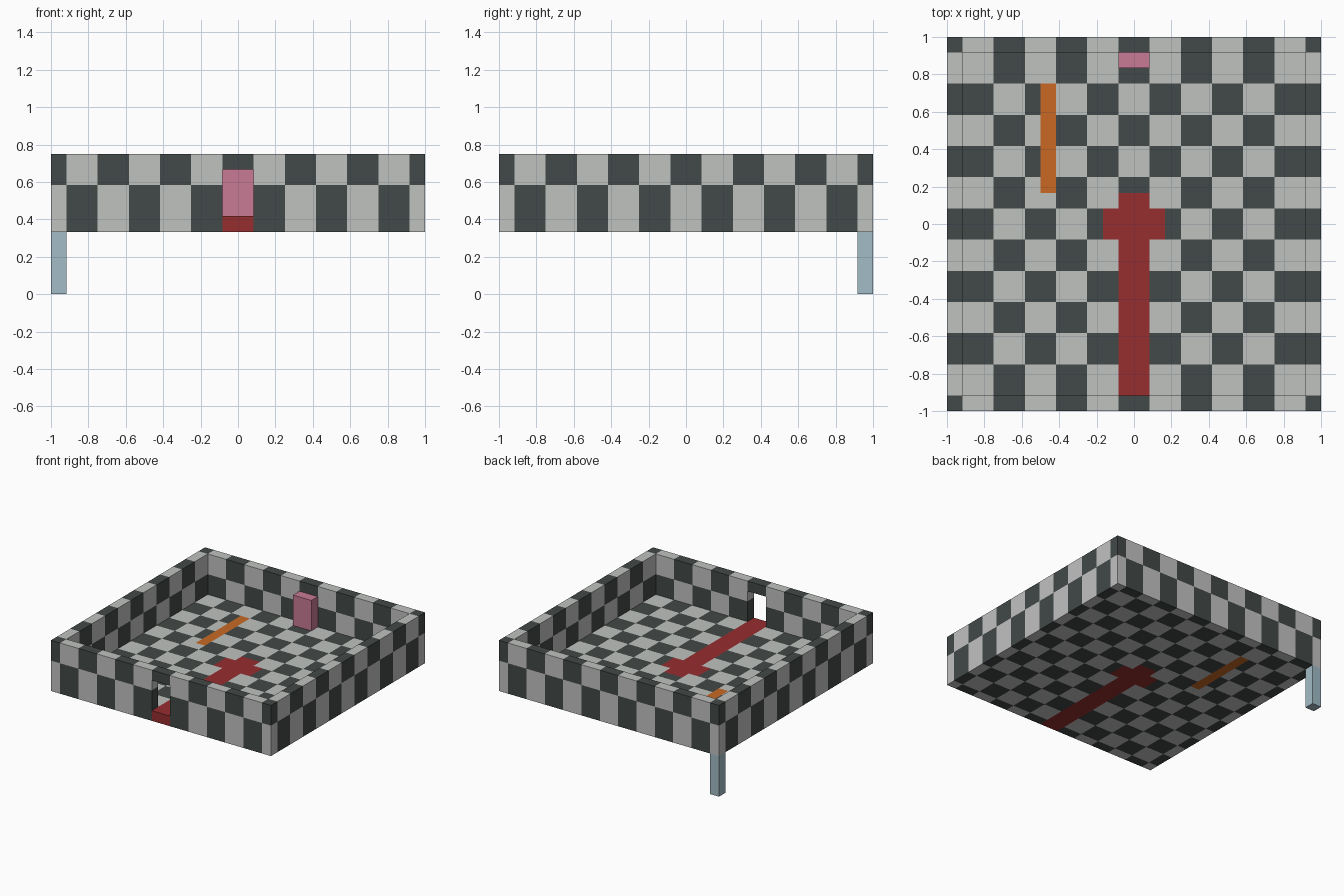
import bpy
import bmesh
from math import floor
from mathutils import Vector

if "Cube" in bpy.data.objects:
    bpy.data.objects.remove(bpy.data.objects["Cube"], do_unlink=True)

U = 1 / 12          # side of one cell
N = 24              # cells across the tray


def linear(v):
    v /= 255
    return v / 12.92 if v <= 0.04045 else ((v + 0.055) / 1.055) ** 2.4


def make_material(name, rgb):
    mat = bpy.data.materials.new(name)
    mat.use_nodes = True
    colour = [linear(c) for c in rgb] + [1]
    mat.diffuse_color = colour
    mat.node_tree.nodes["Principled BSDF"].inputs["Base Color"].default_value = colour
    return mat


light = make_material("light grey", (192, 194, 192))
dark = make_material("dark grey", (66, 73, 72))
red = make_material("red", (150, 45, 46))
orange = make_material("orange", (200, 105, 36))
pink = make_material("pink", (200, 122, 148))
blue = make_material("pale blue", (162, 188, 198))


def checker(x, y, z):
    """Two-cell checks, offset by one cell; the top band is shifted."""
    k = (x + 1) // 2 + (y + 1) // 2 + (z < 7)
    return dark if k % 2 == 0 else light


def floor_pattern(x, y, z):
    """Checks with a red cross-shaped path and an orange strip."""
    if x in (11, 12) and y <= 13 or 10 <= x <= 13 and y in (11, 12):
        return red
    if x == 6 and 14 <= y <= 20:
        return orange
    return checker(x, y, z)


def block(name, lo, hi, paint):
    """Box between two cell corners; paint is a material or a rule per cell."""
    bm = bmesh.new()
    bmesh.ops.create_cube(bm, size=1)
    lo, hi = Vector(lo), Vector(hi)
    for v in bm.verts:
        v.co = (lo + hi) / 2 + v.co * (hi - lo)
    mats = [paint]
    if callable(paint):
        # cut along the cell lines, then colour each face by the cell behind it
        for axis in range(3):
            normal = Vector((axis == 0, axis == 1, axis == 2))
            for i in range(int(lo[axis]) + 1, int(hi[axis])):
                bmesh.ops.bisect_plane(bm, geom=bm.verts[:] + bm.edges[:] + bm.faces[:],
                                       plane_co=normal * i, plane_no=normal)
        mats = [light, dark, red, orange]
        bm.normal_update()
        for f in bm.faces:
            cell = f.calc_center_median() - f.normal * 0.5
            f.material_index = mats.index(paint(*(floor(c) for c in cell)))
    for v in bm.verts:
        v.co = (v.co - Vector((N / 2, N / 2, 0))) * U
    mesh = bpy.data.meshes.new(name)
    bm.to_mesh(mesh)
    bm.free()
    for m in mats:
        mesh.materials.append(m)
    obj = bpy.data.objects.new(name, mesh)
    bpy.context.collection.objects.link(obj)
    return obj


# Floor and walls
block("floor", (0, 0, 4), (N, N, 5), floor_pattern)
block("back_wall", (0, N - 1, 5), (N, N, 9), checker)
block("right_wall", (0, 1, 5), (1, N - 1, 9), checker)
block("left_wall", (N - 1, 1, 5), (N, N - 1, 9), checker)

# Front wall around the doorway
block("front_wall_right", (0, 0, 5), (11, 1, 9), checker)
block("front_wall_left", (13, 0, 5), (N, 1, 9), checker)
block("door_lintel", (11, 0, 8), (13, 1, 9), checker)

# Block against the back wall, and the post under the rear corner
block("pink_block", (11, N - 2, 5), (13, N - 1, 8), pink)
block("corner_post", (0, N - 1, 0), (1, N, 4), blue)
